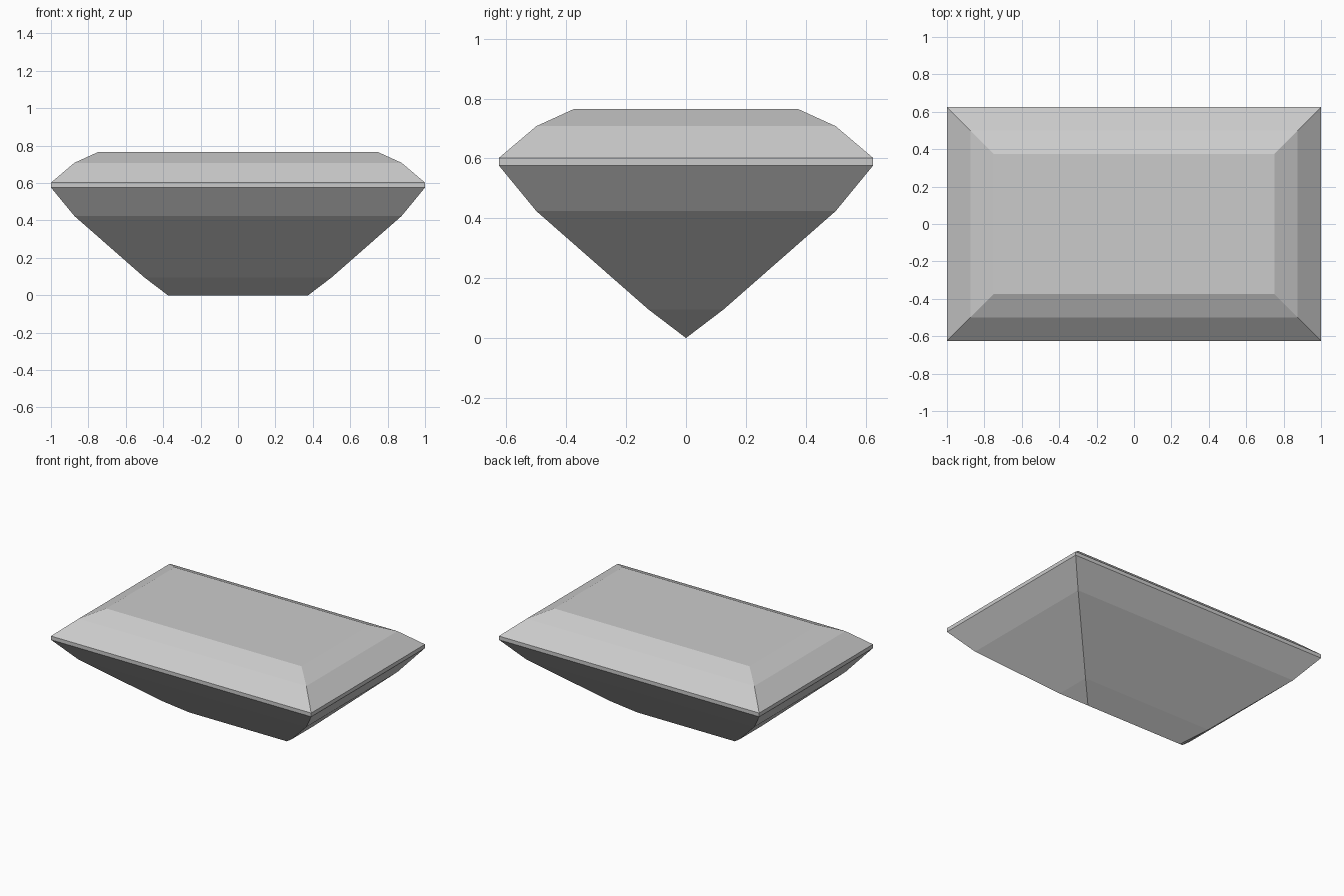
import bpy, bmesh

if "Cube" in bpy.data.objects:
    bpy.data.objects.remove(bpy.data.objects["Cube"])

HALF_X, HALF_Y = 1.0, 0.625

# (inset from girdle, height): keel, pavilion steps, girdle, crown steps, table
PROFILE = [(0.625, 0.0), (0.5, 0.095), (0.125, 0.424), (0.0, 0.576),
           (0.0, 0.602), (0.125, 0.708), (0.25, 0.765)]

bm = bmesh.new()

# Rectangular rings stacked along the profile
rings = []
for inset, z in PROFILE:
    x, y = HALF_X - inset, HALF_Y - inset
    rings.append([bm.verts.new((sx * x, sy * y, z))
                  for sx, sy in ((-1, -1), (1, -1), (1, 1), (-1, 1))])

# Facets between neighbouring rings
for low, high in zip(rings, rings[1:]):
    for i in range(4):
        j = (i + 1) % 4
        bm.faces.new((low[i], low[j], high[j], high[i]))

# Flat table on top; the lowest ring collapses into the keel edge
bm.faces.new(rings[-1])
bmesh.ops.remove_doubles(bm, verts=bm.verts[:], dist=1e-4)
bmesh.ops.recalc_face_normals(bm, faces=bm.faces[:])

mesh = bpy.data.meshes.new("step_cut_gem")
bm.to_mesh(mesh)
bm.free()
gem = bpy.data.objects.new("step_cut_gem", mesh)
bpy.context.collection.objects.link(gem)
